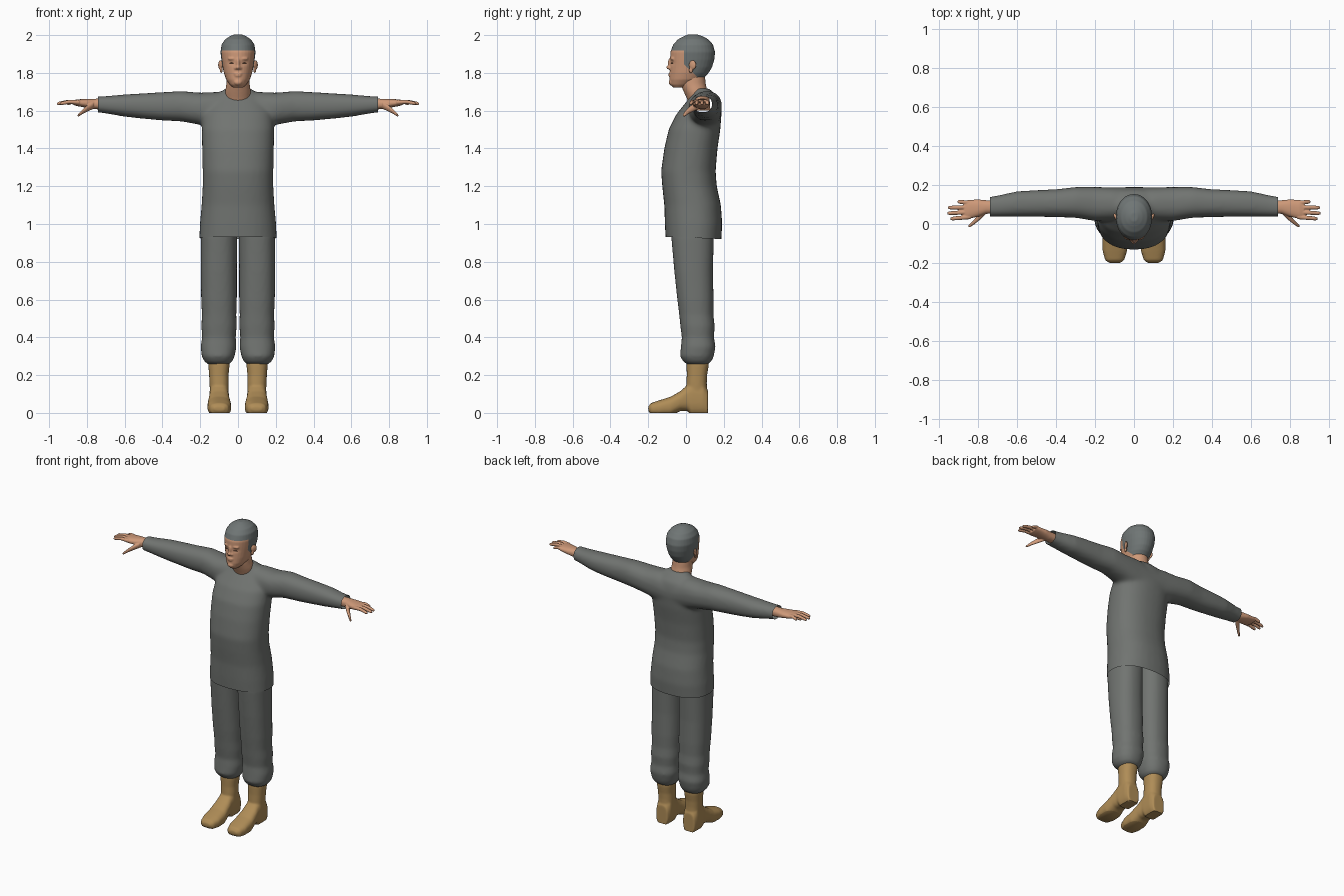
import bpy, bmesh, math
from mathutils import Vector, Matrix

cube = bpy.data.objects.get("Cube")
if cube:
    bpy.data.objects.remove(cube, do_unlink=True)


def material(name, r, g, b):
    m = bpy.data.materials.new(name)
    m.use_nodes = True
    m.diffuse_color = (r, g, b, 1)
    m.node_tree.nodes["Principled BSDF"].inputs["Base Color"].default_value = (r, g, b, 1)
    return m


CLOTH = material("grey cloth", .165, .175, .165)
HAIR = material("grey hair", .16, .18, .178)
SKIN = material("skin", .62, .32, .19)
LEATHER = material("tan leather", .43, .265, .095)
LASH = material("dark brown", .12, .06, .04)


def loft(bm, axis, sections, side=1, power=2.3, n=32):
    """Rings along an axis; each section is (position, u0, u1, v0, v1)."""
    rings = []
    for t, u0, u1, v0, v1 in sections:
        ring = []
        for k in range(n):
            c, s = math.cos(math.tau * k / n), math.sin(math.tau * k / n)
            u = (u0 + u1) / 2 + (u1 - u0) / 2 * math.copysign(abs(c) ** (2 / power), c)
            v = (v0 + v1) / 2 + (v1 - v0) / 2 * math.copysign(abs(s) ** (2 / power), s)
            x, y, z = {"x": (t, u, v), "y": (u, t, v), "z": (u, v, t)}[axis]
            ring.append(bm.verts.new((x * side, y, z)))
        rings.append(ring)
    for a, b in zip(rings, rings[1:]):
        for k in range(n):
            bm.faces.new((a[k], a[(k + 1) % n], b[(k + 1) % n], b[k]))
    bm.faces.new(rings[0])
    bm.faces.new(rings[-1])


def blob(bm, centre, radii, tilt=0):
    m = Matrix.Translation(centre) @ Matrix.Rotation(tilt, 4, "Z") @ Matrix.Diagonal((*radii, 1))
    bmesh.ops.create_uvsphere(bm, u_segments=20, v_segments=12, radius=1, matrix=m)


def finish(bm, name, mat, voxel=0, smooth=6):
    """Turn a bmesh into an object, fusing its pieces into one skin."""
    bmesh.ops.recalc_face_normals(bm, faces=bm.faces)
    mesh = bpy.data.meshes.new(name)
    bm.to_mesh(mesh)
    bm.free()
    obj = bpy.data.objects.new(name, mesh)
    bpy.context.collection.objects.link(obj)
    if voxel:
        r = obj.modifiers.new("fuse", "REMESH")
        r.mode, r.voxel_size = "VOXEL", voxel
        s = obj.modifiers.new("soften", "SMOOTH")
        s.factor, s.iterations = .5, smooth
        bpy.context.view_layer.update()
        done = obj.evaluated_get(bpy.context.evaluated_depsgraph_get())
        mesh = bpy.data.meshes.new_from_object(done)
        obj.modifiers.clear()
        obj.data = mesh
    mesh.materials.clear()
    mesh.materials.append(mat)
    shade(obj)
    return obj


def shade(obj):
    bpy.ops.object.select_all(action="DESELECT")
    obj.select_set(True)
    bpy.context.view_layer.objects.active = obj
    bpy.ops.object.shade_smooth_by_angle(angle=math.radians(50))


def slice_mesh(obj, planes, trim=True, fill=False):
    """Cut along planes, trimming off what lies on the normal side."""
    bm = bmesh.new()
    bm.from_mesh(obj.data)
    for co, no in planes:
        geom = bm.verts[:] + bm.edges[:] + bm.faces[:]
        cut = bmesh.ops.bisect_plane(bm, geom=geom, plane_co=co, plane_no=no, clear_outer=trim)
        if fill:
            edges = [e for e in cut["geom_cut"] if isinstance(e, bmesh.types.BMEdge)]
            bmesh.ops.edgenet_fill(bm, edges=edges)
    bm.to_mesh(obj.data)
    bm.free()
    shade(obj)


# Shirt: torso and sleeves fused, then trimmed at the hem and cuffs
bm = bmesh.new()
torso = [(.88, .207, -.105, .185), (1.0, .202, -.112, .192), (1.1, .193, -.115, .185),
         (1.2, .187, -.126, .163), (1.28, .187, -.132, .157), (1.4, .19, -.115, .167),
         (1.5, .192, -.092, .182), (1.58, .185, -.052, .188), (1.63, .16, -.012, .185),
         (1.67, .13, .02, .172), (1.7, .09, .035, .142), (1.718, .07, .045, .12)]
loft(bm, "z", [(z, -w, w, f, b) for z, w, f, b in torso])
sleeve = [(0, .04, .188, 1.5, 1.67), (.1, .015, .188, 1.5, 1.7), (.2, .015, .19, 1.525, 1.695),
          (.3, .032, .19, 1.543, 1.704), (.4, .035, .178, 1.548, 1.698),
          (.5, .037, .174, 1.557, 1.692), (.6, .038, .168, 1.568, 1.686),
          (.7, .038, .146, 1.585, 1.677), (.78, .038, .134, 1.596, 1.676)]
for side in (1, -1):
    loft(bm, "x", sleeve, side)
shirt = finish(bm, "shirt", CLOTH, .011, 10)
slice_mesh(shirt, [((0, 0, .928), (0, -.04, -1)), ((.74, 0, 0), (1, 0, 0)), ((-.74, 0, 0), (-1, 0, 0))])

# Trousers, boots and hands, one per side
leg = [(.255, .05, .155, .01, .11), (.272, .03, .178, -.015, .135), (.3, .018, .192, -.032, .147),
       (.35, .008, .198, -.027, .157), (.4, .012, .19, -.022, .148), (.46, .007, .194, -.03, .152),
       (.52, .009, .191, -.036, .145), (.6, .006, .195, -.046, .146), (.75, .006, .197, -.062, .143),
       (.93, .004, .197, -.078, .147), (1.1, .004, .175, -.08, .14)]
shaft = [(.1, .05, .148, 0, .112), (.16, .049, .151, .002, .11), (.2, .05, .153, .004, .112),
         (.25, .045, .157, .003, .12), (.29, .046, .156, .005, .12)]
foot = [(-.2, .07, .128, .012, .034), (-.185, .05, .148, -.01, .052), (-.14, .036, .161, -.015, .067),
        (-.08, .036, .162, -.015, .086), (-.03, .044, .156, .01, .115), (.01, .049, .151, .01, .15),
        (.028, .048, .152, -.015, .17), (.09, .048, .15, -.015, .17), (.116, .058, .142, -.015, .12)]
palm = [(.69, .055, .118, 1.605, 1.665), (.76, .052, .122, 1.608, 1.663), (.8, .038, .126, 1.615, 1.662),
        (.85, .026, .123, 1.624, 1.66), (.872, .03, .118, 1.63, 1.655)]
fingers = [(.036, .027, .942), (.061, .055, .958), (.086, .084, .955), (.109, .114, .905)]
thumb = [(.765, .065, 1.63, .02), (.8, .03, 1.61, .017), (.825, .006, 1.593, .012),
         (.842, -.008, 1.578, .009), (.849, -.012, 1.573, .005)]
for side, word in ((1, "left"), (-1, "right")):
    bm = bmesh.new()
    loft(bm, "z", leg, side)
    finish(bm, word + "_trouser_leg", CLOTH, .01, 6)

    bm = bmesh.new()
    loft(bm, "z", shaft, side)
    loft(bm, "y", foot, side, 2.6)
    boot = finish(bm, word + "_boot", LEATHER, .006, 5)
    slice_mesh(boot, [((0, 0, 0), (0, 0, -1))], fill=True)

    bm = bmesh.new()
    loft(bm, "x", palm, side)
    for base, tip, end in fingers:
        path = [(0, 1.644, .0115), (.5, 1.647, .0108), (.9, 1.639, .0095), (1, 1.636, .006)]
        secs = []
        for f, z, r in path:
            y = base + (tip - base) * f
            secs.append((.84 + (end - .84) * f, y - r, y + r, z - r, z + r))
        loft(bm, "x", secs, side, 2, 16)
    loft(bm, "x", [(x, y - r, y + r, z - r, z + r) for x, y, z, r in thumb], side, 2, 16)
    finish(bm, word + "_hand", SKIN, .0032, 3)

    # Ear: rim with a lobe, leaning out backwards
    bm = bmesh.new()
    blob(bm, (side * .093, .035, 1.842), (.009, .021, .025), side * -.45)
    blob(bm, (side * .089, .026, 1.815), (.007, .011, .016), side * -.3)
    finish(bm, word + "_ear", SKIN, .003, 2)

    # Closed-eye lash line
    bm = bmesh.new()
    blob(bm, (side * .034, -.0745, 1.852), (.014, .0045, .0018), side * .25)
    finish(bm, word + "_lash_line", LASH)

# Neck
bm = bmesh.new()
neck = [(1.6, .06, .03, .13), (1.665, .068, .004, .125), (1.7, .068, -.012, .115),
        (1.74, .062, -.03, .105), (1.79, .06, -.03, .1)]
loft(bm, "z", [(z, -w, w, f, b) for z, w, f, b in neck], power=2)
finish(bm, "neck", SKIN, .008, 3)

# Head: skull loft with nose, lips, chin and brow
bm = bmesh.new()
skull = [(1.722, .026, -.066, -.01), (1.738, .044, -.083, .04), (1.765, .063, -.087, .088),
         (1.8, .075, -.086, .12), (1.83, .081, -.085, .138), (1.87, .088, -.084, .15),
         (1.91, .093, -.083, .154), (1.95, .087, -.068, .143), (1.978, .068, -.042, .118),
         (1.994, .043, -.012, .087), (2.004, .018, .014, .058)]
loft(bm, "z", [(z, -w, w, f, b) for z, w, f, b in skull], power=2.1)
blob(bm, (0, -.084, 1.85), (.01, .012, .03))
blob(bm, (0, -.09, 1.829), (.012, .015, .011))
blob(bm, (0, -.083, 1.795), (.023, .01, .006))
blob(bm, (0, -.082, 1.785), (.02, .011, .006))
blob(bm, (0, -.078, 1.75), (.022, .014, .016))
for side in (1, -1):
    blob(bm, (side * .012, -.083, 1.825), (.009, .01, .008))
    blob(bm, (side * .034, -.073, 1.875), (.022, .009, .007), side * .3)
head = finish(bm, "head", SKIN, .0045, 3)
head.data.materials.append(HAIR)
for v in head.data.vertices:
    if v.co.y < -.02:  # eye sockets
        d = ((abs(v.co.x) - .034) / .017) ** 2 + ((v.co.z - 1.853) / .012) ** 2
        v.co.y += .005 * math.exp(-d)

# Hairline: brow, temples, a slope behind the ears and the nape
slope = Vector((0, .95, 1))
slice_mesh(head, [((0, 0, 1.918), (0, 0, 1)), ((0, -.01, 0), (0, 1, 0)),
                  ((0, 0, 1.835), slope), ((0, 0, 1.757), (0, 0, 1))], trim=False)
for p in head.data.polygons:
    c = p.center
    behind = c.y > -.01 and c.z > 1.757 and slope.dot(c) > 1.835
    p.material_index = int(c.z > 1.918 or behind)
